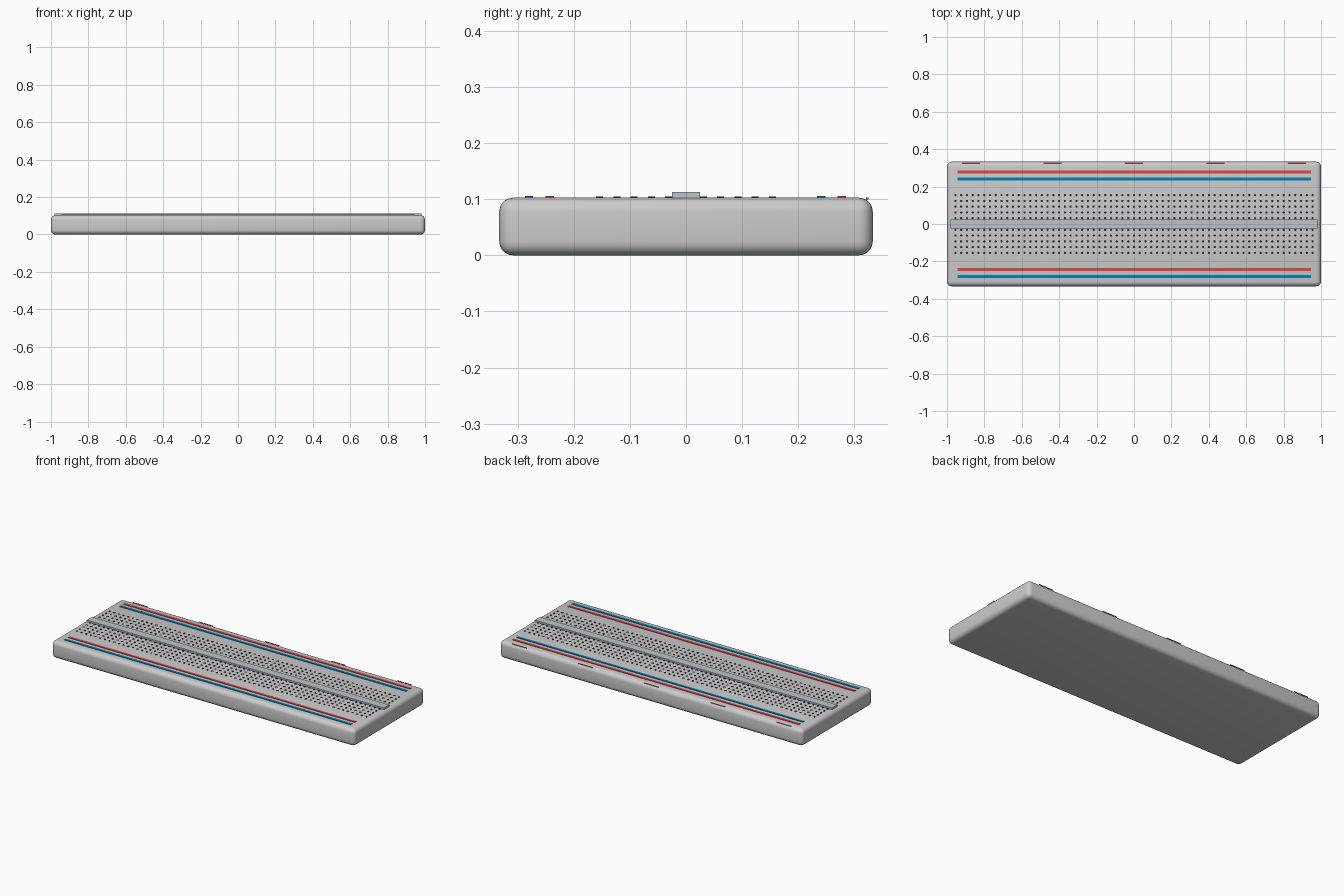
import bpy, bmesh
from mathutils import Matrix

if "Cube" in bpy.data.objects:
    bpy.data.objects.remove(bpy.data.objects["Cube"])

TOP = 0.103


def material(name, rgb):
    m = bpy.data.materials.new(name)
    m.diffuse_color = (*rgb, 1)
    m.use_nodes = True
    m.node_tree.nodes["Principled BSDF"].inputs["Base Color"].default_value = m.diffuse_color
    return m


RED = material("red", (0.75, 0.06, 0.06))
BLUE = material("blue", (0.0, 0.22, 0.5))
BLACK = material("black", (0.02, 0.02, 0.025))
GROOVE = material("blue_grey", (0.5, 0.55, 0.6))


def box(name, x, y, z, mat=None, bevel=0):
    """Box from (min, max) ranges, optionally with rounded edges."""
    bpy.ops.mesh.primitive_cube_add(size=1)
    ob = bpy.context.object
    ob.name = name
    ob.data.transform(Matrix.Translation([sum(r) / 2 for r in (x, y, z)])
                      @ Matrix.Diagonal([r[1] - r[0] for r in (x, y, z)] + [1]))
    if mat:
        ob.data.materials.append(mat)
    if bevel:
        mod = ob.modifiers.new("rounding", 'BEVEL')
        mod.width, mod.segments = bevel, 5
        bpy.ops.object.modifier_apply(modifier=mod.name)
        bpy.ops.object.shade_smooth_by_angle()
    return ob


# Board body and raised centre strip
box("board_body", (-1, 1), (-0.333, 0.333), (0, TOP), bevel=0.025)
box("centre_strip", (-0.98, 0.98), (-0.025, 0.025), (0.098, 0.113), GROOVE)

# Power rail stripes
for name, y, mat in (("front_blue_stripe", -0.28, BLUE), ("front_red_stripe", -0.243, RED),
                     ("back_blue_stripe", 0.241, BLUE), ("back_red_stripe", 0.278, RED)):
    box(name, (-0.945, 0.945), (y - 0.0075, y + 0.0075), (TOP - 0.001, TOP + 0.003), mat)

# Short marks along the back edge
for i in range(5):
    x = (i - 2) * 0.436
    box(f"edge_mark_{i + 1}", (x - 0.048, x + 0.048), (0.321, 0.325), (TOP - 0.003, TOP), RED)

# Pin holes: 63 columns, five rows on each side of the centre
STEP = 0.0308
bm = bmesh.new()
for col in range(63):
    for row in range(5):
        for side in (-1, 1):
            pos = ((col - 31) * STEP, side * (0.031 + row * STEP), TOP + 0.0005)
            bmesh.ops.create_cone(bm, cap_ends=True, segments=10, radius1=0.0062,
                                  radius2=0.0062, depth=0.003,
                                  matrix=Matrix.Translation(pos))
mesh = bpy.data.meshes.new("pin_holes")
bm.to_mesh(mesh)
bm.free()
mesh.materials.append(BLACK)
bpy.context.collection.objects.link(bpy.data.objects.new("pin_holes", mesh))
